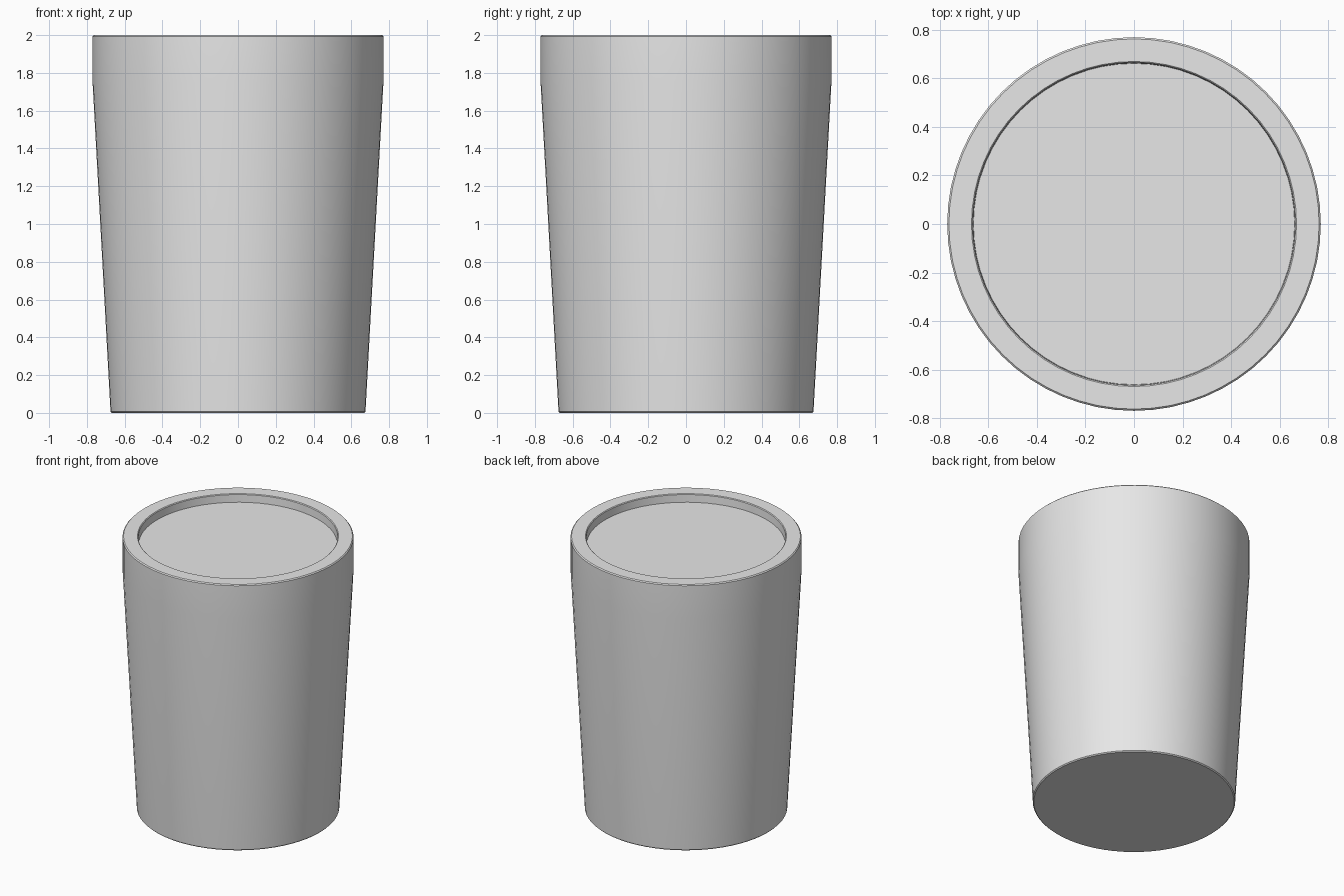
import bpy
import bmesh
import math

SEGMENTS = 64

cube = bpy.data.objects.get("Cube")
if cube:
    bpy.data.objects.remove(cube, do_unlink=True)


def make_material(name, rgb):
    mat = bpy.data.materials.new(name)
    mat.use_nodes = True
    colour = (*rgb, 1.0)
    mat.diffuse_color = colour
    mat.node_tree.nodes["Principled BSDF"].inputs["Base Color"].default_value = colour
    return mat


def lathe(name, profile, mat):
    """Sweep a (radius, height) profile around z and cap both ends."""
    bm = bmesh.new()
    rings = []
    for radius, z in profile:
        angles = [math.tau * i / SEGMENTS for i in range(SEGMENTS)]
        rings.append([bm.verts.new((radius * math.cos(a), radius * math.sin(a), z))
                      for a in angles])
    for low, high in zip(rings, rings[1:]):
        for i in range(SEGMENTS):
            j = (i + 1) % SEGMENTS
            bm.faces.new((low[i], low[j], high[j], high[i]))
    bm.faces.new(rings[0][::-1])
    bm.faces.new(rings[-1])
    mesh = bpy.data.meshes.new(name)
    bm.to_mesh(mesh)
    bm.free()
    mesh.materials.append(mat)
    obj = bpy.data.objects.new(name, mesh)
    bpy.context.collection.objects.link(obj)
    return obj


grey = make_material("light grey", (0.8, 0.8, 0.8))

# Tapered body, straight collar, softened rim and shallow recessed lid
cup_profile = [
    (0.668, 0.0), (0.675, 0.007),   # base edge
    (0.77, 1.75),                   # end of the taper
    (0.77, 1.993), (0.763, 2.0),    # collar and outer rim edge
    (0.67, 2.0), (0.665, 1.995),    # inner rim edge
    (0.662, 1.94),                  # recess floor
]
cup = lathe("cup_body", cup_profile, grey)

# Smooth sides with crisp rim and base edges
bpy.ops.object.select_all(action="DESELECT")
cup.select_set(True)
bpy.context.view_layer.objects.active = cup
bpy.ops.object.shade_smooth_by_angle(angle=math.radians(30))
